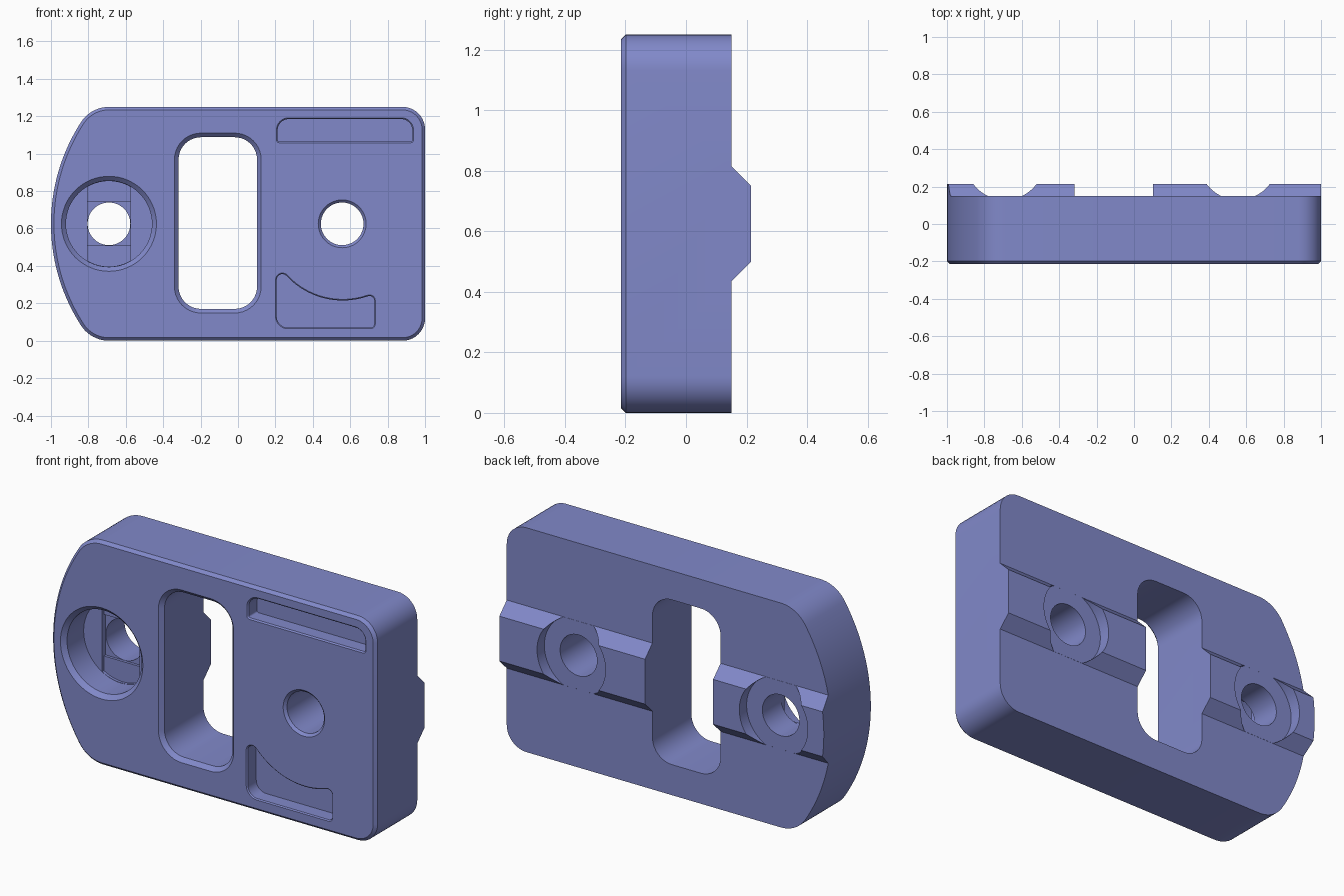
import bpy, bmesh, math
from math import radians

if "Cube" in bpy.data.objects:
    bpy.data.objects.remove(bpy.data.objects["Cube"])

FRONT, BACK, RIDGE, MID = -0.215, 0.15, 0.215, 0.625
E = 0.02  # cutter overshoot


def arc(cx, cz, r, a0, a1, n=10):
    return [(cx + r * math.cos(radians(a0 + (a1 - a0) * i / n)),
             cz + r * math.sin(radians(a0 + (a1 - a0) * i / n))) for i in range(n + 1)]


def circle(cx, r, n=64):
    return arc(cx, MID, r, 0, 360, n)[:-1]


def rounded(x0, x1, z0, z1, rb, rt):
    """Rounded rectangle with separate bottom and top radii."""
    return (arc(x0 + rb, z0 + rb, rb, 180, 270) + arc(x1 - rb, z0 + rb, rb, 270, 360)
            + arc(x1 - rt, z1 - rt, rt, 0, 90) + arc(x0 + rt, z1 - rt, rt, 90, 180))


def offset(pts, d):
    """Grow a counter-clockwise outline by d."""
    out = []
    for i, p in enumerate(pts):
        a, b = pts[i - 1], pts[(i + 1) % len(pts)]
        l1, l2 = math.dist(a, p), math.dist(p, b)
        n1 = ((p[1] - a[1]) / l1, (a[0] - p[0]) / l1)
        n2 = ((b[1] - p[1]) / l2, (p[0] - b[0]) / l2)
        k = d / (1 + n1[0] * n2[0] + n1[1] * n2[1])
        out.append((p[0] + k * (n1[0] + n2[0]), p[1] + k * (n1[1] + n2[1])))
    return out


def loft(name, sections):
    """Closed solid through matching rings of 3D points."""
    bm = bmesh.new()
    rings = [[bm.verts.new(p) for p in s] for s in sections]
    n = len(rings[0])
    for a, b in zip(rings, rings[1:]):
        for i in range(n):
            j = (i + 1) % n
            bm.faces.new((a[i], a[j], b[j], b[i]))
    bm.faces.new(rings[0])
    bm.faces.new(rings[-1])
    bmesh.ops.recalc_face_normals(bm, faces=bm.faces)
    me = bpy.data.meshes.new(name)
    bm.to_mesh(me)
    bm.free()
    ob = bpy.data.objects.new(name, me)
    bpy.context.collection.objects.link(ob)
    return ob


def at(pts, y):
    return [(x, y, z) for x, z in pts]


def cut(cutter):
    cutter.hide_render = True
    bpy.context.view_layer.objects.active = body
    m = body.modifiers.new("cut", 'BOOLEAN')
    m.operation, m.solver, m.object = 'DIFFERENCE', 'EXACT', cutter
    bpy.ops.object.modifier_apply(modifier=m.name)
    bpy.data.objects.remove(cutter, do_unlink=True)


def cut_front(name, pts, depth_y, c):
    """Pocket or through hole from the front with a chamfered rim."""
    cut(loft(name, [at(offset(pts, c + E), FRONT - E), at(offset(pts, 0.0), FRONT + c),
                    at(pts, depth_y)]))


# Body: square right end, wide bowed left end, chamfered front edge
r = 0.178
cx, t = -0.69, math.degrees(math.atan2(0.447, -0.69))
outline = (arc(0.88, 0.12, 0.12, 270, 360) + arc(0.88, 1.13, 0.12, 0, 90)
           + arc(cx, 1.25 - r, r, 90, t) + arc(0, MID, 1.0, t, 360 - t, 40)[1:-1]
           + arc(cx, r, r, 360 - t, 270))
body = loft("mounting_plate", [at(offset(outline, -0.016), FRONT), at(outline, FRONT + 0.016),
                               at(outline, RIDGE)])
body.select_set(True)

# Back ridge: remove the stock above and below it, leaving sloped sides
for s in (1, -1):
    prof = [(BACK, 0.19), (RIDGE + E, 0.125 - E), (0.3, 0.105), (0.3, 0.9), (BACK, 0.9)]
    cut(loft("ridge_side_cutter", [[(x, y, MID + s * z) for y, z in prof] for x in (-1.2, 1.2)]))

# Round clearances through the ridge
HOLES = (-0.69, 0.557)
for x in HOLES:
    cut(loft("ridge_clearance", [at(circle(x, 0.211), BACK + 0.0004), at(circle(x, 0.211), 0.3)]))

# Large rounded slot
cut_front("slot", rounded(-0.318, 0.102, 0.17, 1.088, 0.12, 0.12), 0.3, 0.022)

# Left counterbore with a stepped floor, then both through holes
cut_front("counterbore", circle(HOLES[0], 0.23), -0.045, 0.024)
w, R = 0.1155, 0.2285
a = math.degrees(math.acos(w / R))
slit = arc(HOLES[0], MID, R, a, 180 - a) + arc(HOLES[0], MID, R, 180 + a, 360 - a)
cut(loft("floor_slit", [at(slit, -0.1), at(slit, -0.03)]))
square = [(HOLES[0] + i * w, MID + j * w) for i, j in ((-1, -1), (1, -1), (1, 1), (-1, 1))]
cut(loft("floor_square", [at(square, -0.1), at(square, -0.015)]))
bore = circle(HOLES[0], 0.114)
cut(loft("left_bore", [at(bore, -0.1), at(bore, 0.3)]))
cut_front("right_bore", circle(HOLES[1], 0.114), 0.3, 0.014)

# Upper pocket
cut_front("upper_pocket", rounded(0.212, 0.932, 1.065, 1.185, 0.01, 0.06), FRONT + 0.08, 0.007)

# Lower pocket, its top edge following the right hole
px, pr = 0.56, 0.41
lower = (arc(0.267, 0.13, 0.06, 180, 270) + arc(0.708, 0.09, 0.02, 270, 360)
         + arc(0.703, 0.2143, 0.025, 0, 109.2)
         + arc(px, MID, pr, -70.8, -137.2, 20)[1:-1]
         + arc(0.237, 0.3262, 0.03, 42.8, 180))
cut_front("lower_pocket", lower, FRONT + 0.08, 0.006)

# Single flat colour and edge-preserving smooth shading
mat = bpy.data.materials.new("periwinkle_blue")
mat.diffuse_color = (0.22, 0.25, 0.59, 1)
mat.use_nodes = True
mat.node_tree.nodes["Principled BSDF"].inputs["Base Color"].default_value = mat.diffuse_color
body.data.materials.clear()
body.data.materials.append(mat)
for p in body.data.polygons:
    p.material_index = 0
bpy.ops.object.shade_smooth_by_angle(angle=radians(30))
